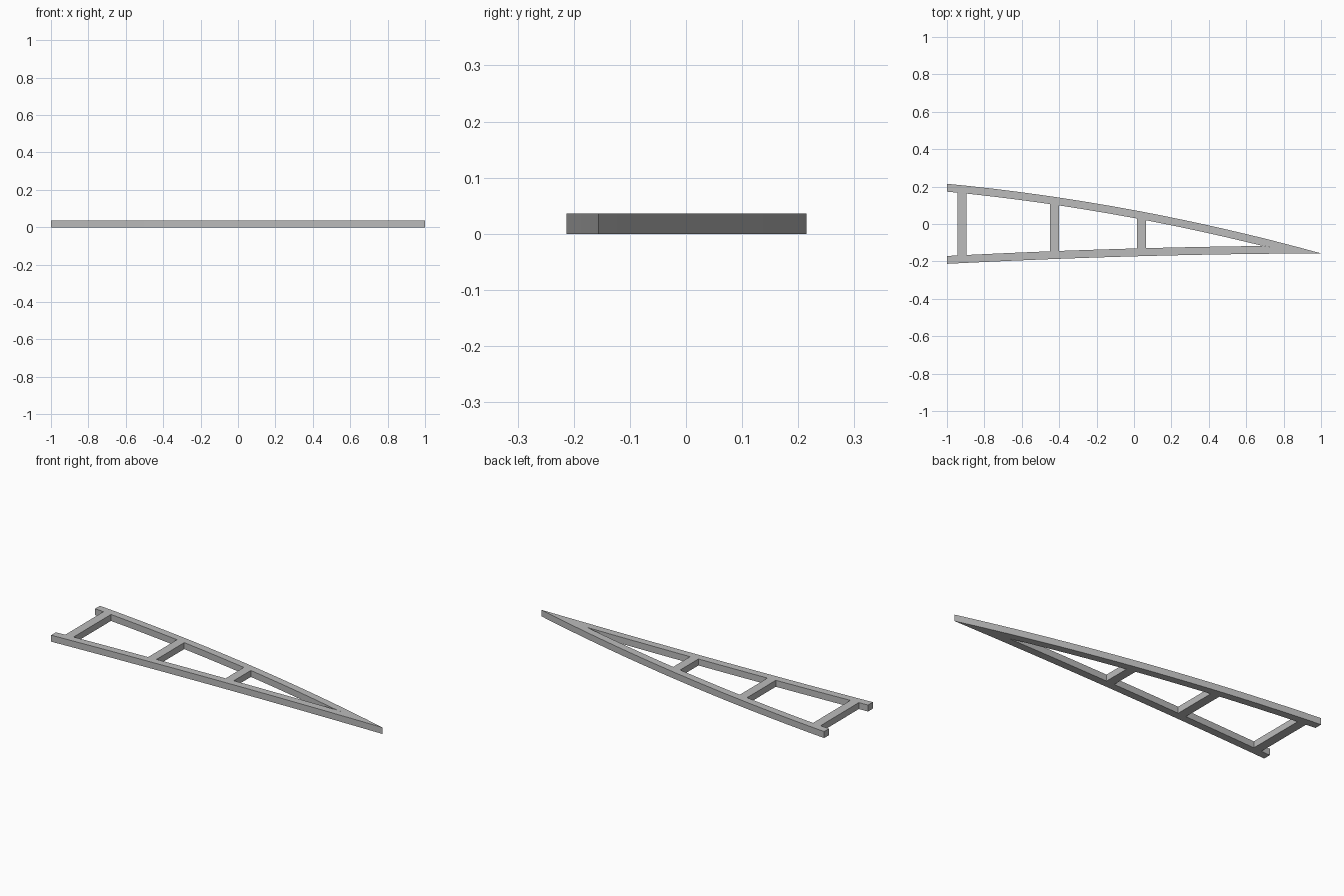
import bpy
import bmesh

cube = bpy.data.objects.get("Cube")
if cube:
    bpy.data.objects.remove(cube)

HEIGHT = 0.036
RAIL = 0.042          # rail width
TIP_Y = -0.157
JOIN_X = 0.687        # where the two rails merge
BARS = [-0.92, -0.425, 0.04]
BAR_HALF = 0.025

grey = bpy.data.materials.new("plain grey")
grey.use_nodes = True
colour = (0.5, 0.5, 0.5, 1)
grey.diffuse_color = colour
grey.node_tree.nodes["Principled BSDF"].inputs["Base Color"].default_value = colour


def bowed(x, start_y, bow):
    """Shallow arc from the wide end to the pointed tip."""
    return start_y + (TIP_Y - start_y) * (x + 1) / 2 + bow * (1 - x * x)


def back_outer(x):
    return bowed(x, 0.215, 0.045)


def front_outer(x):
    return bowed(x, -0.213, 0.012)


def middle(x):
    return (back_outer(x) + front_outer(x)) / 2


def back_inner(x):
    return max(back_outer(x) - RAIL, middle(x))


def front_inner(x):
    return min(front_outer(x) + RAIL, middle(x))


def strip(name, xs, low, high):
    """Solid plate between two curves over the given x positions."""
    outline = [(x, low(x)) for x in xs]
    outline += [(x, high(x)) for x in reversed(xs) if high(x) - low(x) > 1e-5]
    bm = bmesh.new()
    face = bm.faces.new([bm.verts.new((x, y, 0)) for x, y in outline])
    top = bmesh.ops.extrude_face_region(bm, geom=[face])["geom"]
    verts = [v for v in top if isinstance(v, bmesh.types.BMVert)]
    bmesh.ops.translate(bm, verts=verts, vec=(0, 0, HEIGHT))
    bmesh.ops.recalc_face_normals(bm, faces=bm.faces[:])
    mesh = bpy.data.meshes.new(name)
    bm.to_mesh(mesh)
    bm.free()
    mesh.materials.append(grey)
    obj = bpy.data.objects.new(name, mesh)
    bpy.context.collection.objects.link(obj)


# Curve stations, with extra ones at the bars and the rail junction
stations = [-1 + i / 8 for i in range(17)] + [JOIN_X]
stations += [x + side * BAR_HALF for x in BARS for side in (-1, 1)]
stations = sorted(set(stations))

# Two curved rails meeting in a point
strip("back_rail", stations, back_inner, back_outer)
strip("front_rail", stations, front_outer, front_inner)

# Cross bars
for label, x in zip(("wide", "middle", "narrow"), BARS):
    strip(label + "_cross_bar", [x - BAR_HALF, x + BAR_HALF], front_inner, back_inner)
